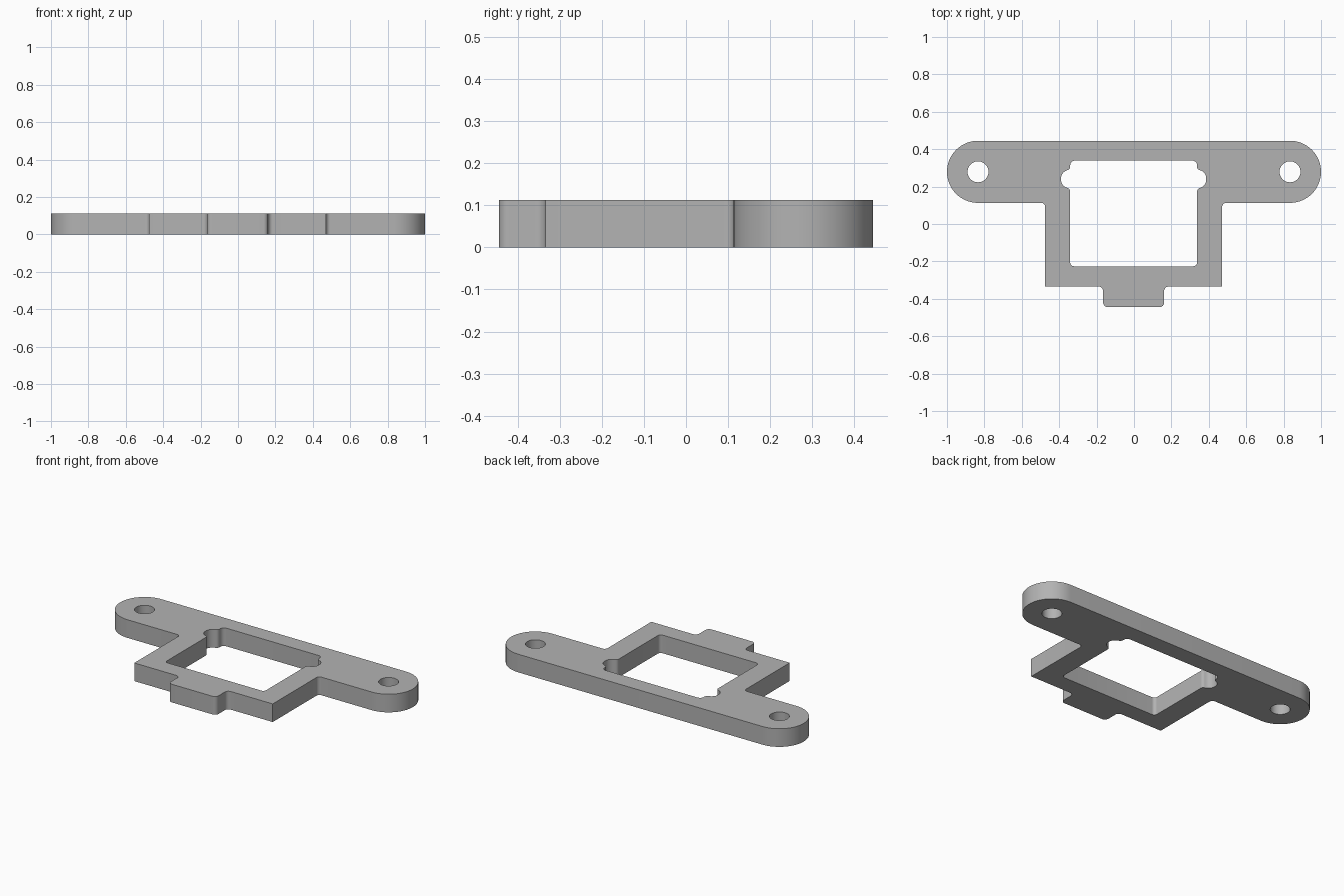
import bpy, bmesh, math
from mathutils import Vector

THICK = 0.112
SHIFT = -0.002  # small sideways offset of the frame body

cube = bpy.data.objects.get("Cube")
if cube:
    bpy.data.objects.remove(cube, do_unlink=True)


def rounded(corners, steps=8):
    """Round each (x, y, radius) corner of a closed outline with an arc."""
    out = []
    for i, (x, y, r) in enumerate(corners):
        p = Vector((x, y))
        if r == 0:
            out.append(p)
            continue
        a = (Vector(corners[i - 1][:2]) - p).normalized()
        b = (Vector(corners[(i + 1) % len(corners)][:2]) - p).normalized()
        half = a.angle(b) / 2
        centre = p + (a + b).normalized() * r / math.sin(half)
        start = p + a * r / math.tan(half) - centre
        end = p + b * r / math.tan(half) - centre
        sweep = start.angle_signed(end)
        for k in range(steps + 1):
            t = -sweep * k / steps
            c, s = math.cos(t), math.sin(t)
            out.append(centre + Vector((start.x * c - start.y * s, start.x * s + start.y * c)))
    return out


def mirrored(half):
    """Close a right-hand half outline with its left-hand reflection."""
    left = [(-x, y, r) for x, y, r in reversed(half)]
    return [(x + SHIFT, y, r) for x, y, r in half + left]


def arc(cx, cy, r, start, end, n):
    return [Vector((cx + r * math.cos(start + (end - start) * k / n),
                    cy + r * math.sin(start + (end - start) * k / n))) for k in range(n + 1)]


# Outer outline: tab, body and bar with round ends
END_X, END_Y, END_R = 0.834, 0.279, 0.166
low = END_Y - END_R
lower = rounded(mirrored([
    (0.163, -0.4445, 0.025), (0.163, -0.334, 0.025),
    (0.473, -0.334, 0), (0.473, low, 0.022), (END_X, low, 0)]))
# lower runs from the tab to the right end, then from the left end back
split = len(lower) // 2
quarter = math.pi / 2
outer = (lower[:split - 1] + arc(END_X, END_Y, END_R, -quarter, quarter, 32)
         + arc(-END_X, END_Y, END_R, quarter, 3 * quarter, 32) + lower[split + 1:])

# Window with a rounded relief on each side
window = rounded(mirrored([
    (0.339, -0.226, 0.02), (0.339, 0.188, 0.02), (0.388, 0.204, 0.045),
    (0.388, 0.278, 0.045), (0.339, 0.292, 0.02), (0.339, 0.339, 0.025)]))
loops = [outer, window]

# Screw holes
for side in (-1, 1):
    loops.append(arc(side * END_X, END_Y, 0.056, 0, 4 * quarter, 40)[:-1])

# Fill the flat profile and extrude it
curve = bpy.data.curves.new("plate_profile", "CURVE")
curve.dimensions = "2D"
curve.fill_mode = "BOTH"
curve.extrude = THICK / 2
for loop in loops:
    spline = curve.splines.new("POLY")
    spline.points.add(len(loop) - 1)
    for point, p in zip(spline.points, loop):
        point.co = (p.x, p.y, 0, 1)
    spline.use_cyclic_u = True
profile = bpy.data.objects.new("plate_profile", curve)
bpy.context.collection.objects.link(profile)
bpy.context.view_layer.update()
mesh = bpy.data.meshes.new_from_object(
    profile.evaluated_get(bpy.context.evaluated_depsgraph_get()))
bpy.data.objects.remove(profile, do_unlink=True)

bm = bmesh.new()
bm.from_mesh(mesh)
bmesh.ops.remove_doubles(bm, verts=bm.verts, dist=0.0001)
bmesh.ops.translate(bm, verts=bm.verts, vec=(0, 0, THICK / 2))
bmesh.ops.recalc_face_normals(bm, faces=bm.faces)
bm.to_mesh(mesh)
bm.free()

plate = bpy.data.objects.new("mounting_plate", mesh)
bpy.context.collection.objects.link(plate)

# Plain grey material
grey = bpy.data.materials.new("grey")
grey.use_nodes = True
grey.diffuse_color = (0.45, 0.45, 0.45, 1)
grey.node_tree.nodes["Principled BSDF"].inputs["Base Color"].default_value = (0.45, 0.45, 0.45, 1)
mesh.materials.clear()
mesh.materials.append(grey)

bpy.ops.object.select_all(action="DESELECT")
plate.select_set(True)
bpy.context.view_layer.objects.active = plate
bpy.ops.object.shade_smooth_by_angle(angle=math.radians(30))
